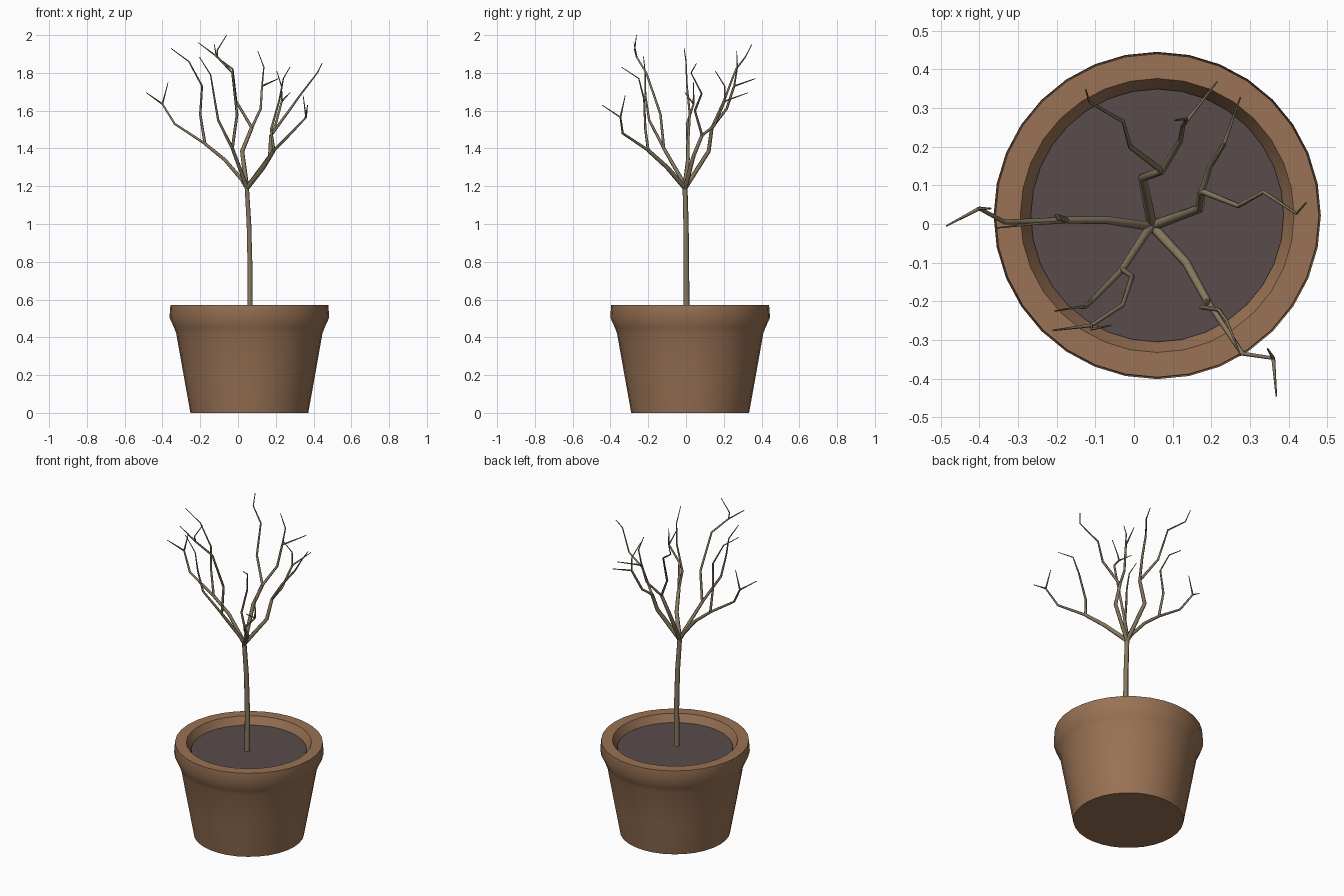
import bpy, bmesh, math


def material(name, rgb):
    m = bpy.data.materials.new(name)
    m.diffuse_color = (*rgb, 1)
    return m


TERRACOTTA = material("terracotta", (0.32, 0.17, 0.09))
SOIL = material("soil", (0.10, 0.072, 0.072))
BARK = material("bark", (0.24, 0.19, 0.115))


def lathe(name, profile, mat, centre, sides=32):
    """Revolve a profile of (radius, height) points around z."""
    bm = bmesh.new()
    rings = []
    for r, z in profile:
        rings.append([bm.verts.new((centre[0] + r * math.cos(2 * math.pi * i / sides),
                                    centre[1] + r * math.sin(2 * math.pi * i / sides), z))
                      for i in range(sides)])
    for a, b in zip(rings, rings[1:]):
        for i in range(sides):
            j = (i + 1) % sides
            bm.faces.new((a[i], a[j], b[j], b[i]))
    bm.faces.new(rings[0][::-1])
    bm.faces.new(rings[-1])
    me = bpy.data.meshes.new(name)
    bm.to_mesh(me)
    bm.free()
    me.materials.append(mat)
    ob = bpy.data.objects.new(name, me)
    bpy.context.collection.objects.link(ob)
    select(ob)
    bpy.ops.object.shade_smooth_by_angle(angle=math.radians(30))
    return ob


def select(ob):
    bpy.ops.object.select_all(action='DESELECT')
    ob.select_set(True)
    bpy.context.view_layer.objects.active = ob


def branch(name, paths):
    """Tapered tubes; each path is (start radius, end radius, points)."""
    cu = bpy.data.curves.new(name, 'CURVE')
    cu.dimensions = '3D'
    cu.bevel_depth = 1.0
    cu.bevel_resolution = 1
    cu.use_fill_caps = True
    for r0, r1, pts in paths:
        sp = cu.splines.new('POLY')
        sp.points.add(len(pts) - 1)
        for i, (p, co) in enumerate(zip(sp.points, pts)):
            p.co = (*co, 1)
            p.radius = r0 + (r1 - r0) * i / (len(pts) - 1)
    cu.materials.append(BARK)
    ob = bpy.data.objects.new(name, cu)
    bpy.context.collection.objects.link(ob)
    select(ob)
    bpy.ops.object.convert(target='MESH')
    bpy.context.object.data.shade_flat()


# Pot with a flared rim, and the soil inside it
CENTRE = (0.06, 0.022)
lathe("pot", [(0.312, 0), (0.348, 0.2), (0.387, 0.42), (0.398, 0.45), (0.423, 0.505),
              (0.418, 0.57), (0.354, 0.57), (0.325, 0.51)], TERRACOTTA, CENTRE)
lathe("soil", [(0.3, 0.505), (0.327, 0.505), (0.327, 0.525)], SOIL, CENTRE)

# Trunk
FORK = (0.047, -0.005, 1.19)
branch("trunk", [(0.016, 0.013, [(0.062, 0.002, 0.5), (0.064, 0.002, 0.75),
                                 (0.058, 0.0, 1.0), FORK])])

# Left branch
n = (-0.175, 0.01, 1.425)
m = (-0.40, 0.04, 1.635)
branch("left_branch", [
    (0.012, 0.009, [FORK, (0.02, -0.003, 1.235), (-0.07, 0.01, 1.34), n]),
    (0.008, 0.005, [n, (-0.335, 0.005, 1.53), m]),
    (0.005, 0.002, [m, (-0.485, -0.005, 1.695)]),
    (0.005, 0.002, [m, (-0.37, 0.04, 1.75)]),
    (0.008, 0.002, [n, (-0.20, 0.02, 1.58), (-0.19, 0.005, 1.73),
                    (-0.26, 0.0, 1.86), (-0.355, -0.01, 1.93)])])

# Front left branch
n = (-0.03, -0.117, 1.40)
m = (-0.11, -0.262, 1.885)
branch("front_left_branch", [
    (0.012, 0.009, [FORK, (0.03, -0.025, 1.24), n]),
    (0.008, 0.002, [n, (-0.105, -0.195, 1.55), (-0.127, -0.215, 1.68),
                    (-0.145, -0.215, 1.79), (-0.205, -0.225, 1.885)]),
    (0.008, 0.005, [n, (-0.005, -0.135, 1.58), (-0.03, -0.21, 1.80), m]),
    (0.005, 0.002, [m, (-0.21, -0.275, 1.96)]),
    (0.005, 0.002, [m, (-0.11, -0.272, 1.92), (-0.06, -0.262, 2.0)])])

# Back branch
n = (0.073, 0.137, 1.51)
m = (0.127, 0.255, 1.73)
branch("back_branch", [
    (0.013, 0.010, [FORK, (0.022, 0.12, 1.385), n]),
    (0.008, 0.002, [n, (-0.01, 0.20, 1.65), (-0.028, 0.265, 1.82),
                    (-0.115, 0.315, 1.885), (-0.125, 0.348, 1.95)]),
    (0.008, 0.006, [n, (0.12, 0.215, 1.61), m]),
    (0.005, 0.002, [m, (0.215, 0.368, 1.77)]),
    (0.005, 0.002, [m, (0.137, 0.272, 1.83), (0.105, 0.268, 1.915)])])

# Front right branch
n = (0.19, -0.20, 1.39)
m = (0.36, -0.347, 1.565)
branch("front_right_branch", [
    (0.013, 0.010, [FORK, (0.135, -0.10, 1.30), n]),
    (0.008, 0.005, [n, (0.28, -0.335, 1.48), m]),
    (0.005, 0.002, [m, (0.368, -0.445, 1.63)]),
    (0.005, 0.002, [m, (0.345, -0.322, 1.68)]),
    (0.008, 0.002, [n, (0.175, -0.215, 1.50), (0.22, -0.222, 1.66),
                    (0.24, -0.25, 1.77), (0.275, -0.34, 1.83)])])

# Right branch
n = (0.175, 0.085, 1.47)
m = (0.232, 0.205, 1.65)
branch("right_branch", [
    (0.013, 0.010, [FORK, (0.17, 0.04, 1.36), n]),
    (0.008, 0.002, [n, (0.27, 0.047, 1.60), (0.335, 0.083, 1.69),
                    (0.42, 0.027, 1.80), (0.445, 0.055, 1.85)]),
    (0.008, 0.006, [n, (0.197, 0.15, 1.52), m]),
    (0.005, 0.002, [m, (0.275, 0.328, 1.695)]),
    (0.005, 0.002, [m, (0.23, 0.205, 1.73), (0.205, 0.155, 1.81)])])
